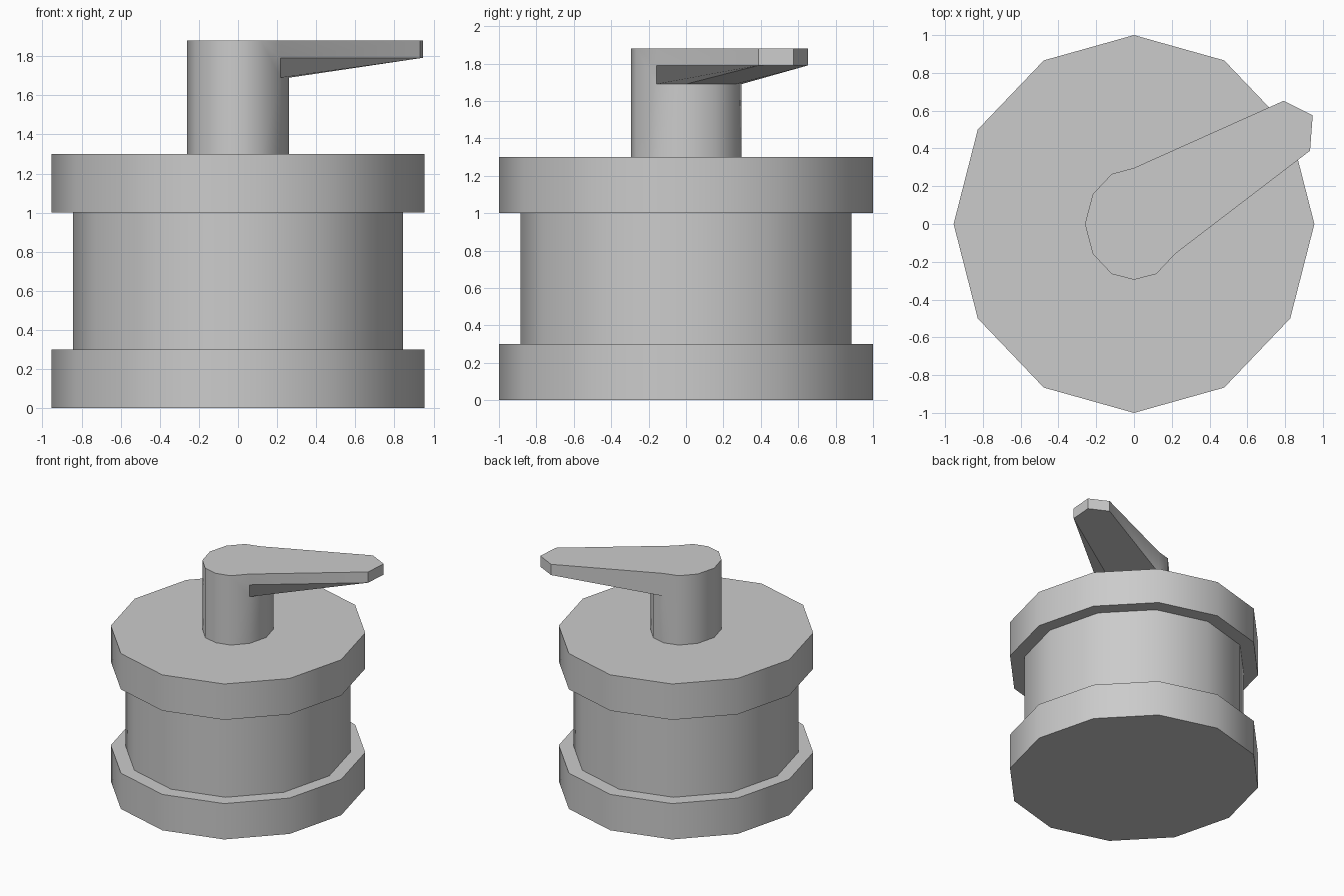
import bpy, bmesh, math

if "Cube" in bpy.data.objects:
    bpy.data.objects.remove(bpy.data.objects["Cube"])


def finish(name, bm):
    bmesh.ops.recalc_face_normals(bm, faces=bm.faces[:])
    mesh = bpy.data.meshes.new(name)
    bm.to_mesh(mesh)
    bm.free()
    ob = bpy.data.objects.new(name, mesh)
    bpy.context.collection.objects.link(ob)
    bpy.ops.object.select_all(action='DESELECT')
    ob.select_set(True)
    bpy.context.view_layer.objects.active = ob
    bpy.ops.object.shade_smooth_by_angle(angle=math.radians(35))
    return ob


def ring(bm, points, z):
    return [bm.verts.new((x, y, z)) for x, y in points]


def band(bm, a, b, sides):
    n = len(a)
    for i in sides:
        j = (i + 1) % n
        bm.faces.new((a[i], a[j], b[j], b[i]))


# Twelve-sided, slightly oval body with two flanges
N = 12
profile = [(0.955, 1.0, 0), (0.955, 1.0, 0.3), (0.845, 0.885, 0.3),
           (0.845, 0.885, 1.0), (0.955, 1.0, 1.0), (0.955, 1.0, 1.3)]
bm = bmesh.new()
rings = []
for rx, ry, z in profile:
    pts = [(rx * math.cos(math.tau * i / N), ry * math.sin(math.tau * i / N))
           for i in range(N)]
    rings.append(ring(bm, pts, z))
for lower, upper in zip(rings, rings[1:]):
    band(bm, lower, upper, range(N))
bm.faces.new(rings[0])
bm.faces.new(rings[-1])
finish("pump_body", bm)

# Stem with the lever growing out of its side
stem = [(0.218, -0.158), (0.26, 0), (0.218, 0.158), (0.118, 0.265),
        (0, 0.297), (-0.118, 0.265), (-0.218, 0.158), (-0.26, 0),
        (-0.218, -0.158), (-0.118, -0.265), (0, -0.295), (0.118, -0.265)]
tip = [(0.932, 0.388), (0.946, 0.575), (0.792, 0.652)]
bm = bmesh.new()
base = ring(bm, stem, 1.3)
mid = ring(bm, stem, 1.69)
top = {i: bm.verts.new((*stem[i], 1.88)) for i in [0, *range(4, 12)]}
root = bm.verts.new((*stem[0], 1.79))
tip_low = ring(bm, tip, 1.79)
tip_top = ring(bm, tip, 1.88)
bm.faces.new(base)
band(bm, base, mid, range(12))
for i in range(4, 11):
    bm.faces.new((mid[i], mid[i + 1], top[i + 1], top[i]))
bm.faces.new((mid[11], mid[0], root, top[0], top[11]))

# Lever: front side, slanted underside, back side, tip and top
bm.faces.new((root, tip_low[0], tip_top[0], top[0]))
bm.faces.new((mid[0], mid[1], tip_low[0], root))
bm.faces.new((*mid[1:5], tip_low[2], tip_low[1], tip_low[0]))
bm.faces.new((mid[4], top[4], tip_top[2], tip_low[2]))
band(bm, tip_low, tip_top, range(2))
bm.faces.new((*tip_top, *[top[i] for i in range(4, 12)], top[0]))
finish("stem_and_lever", bm)
